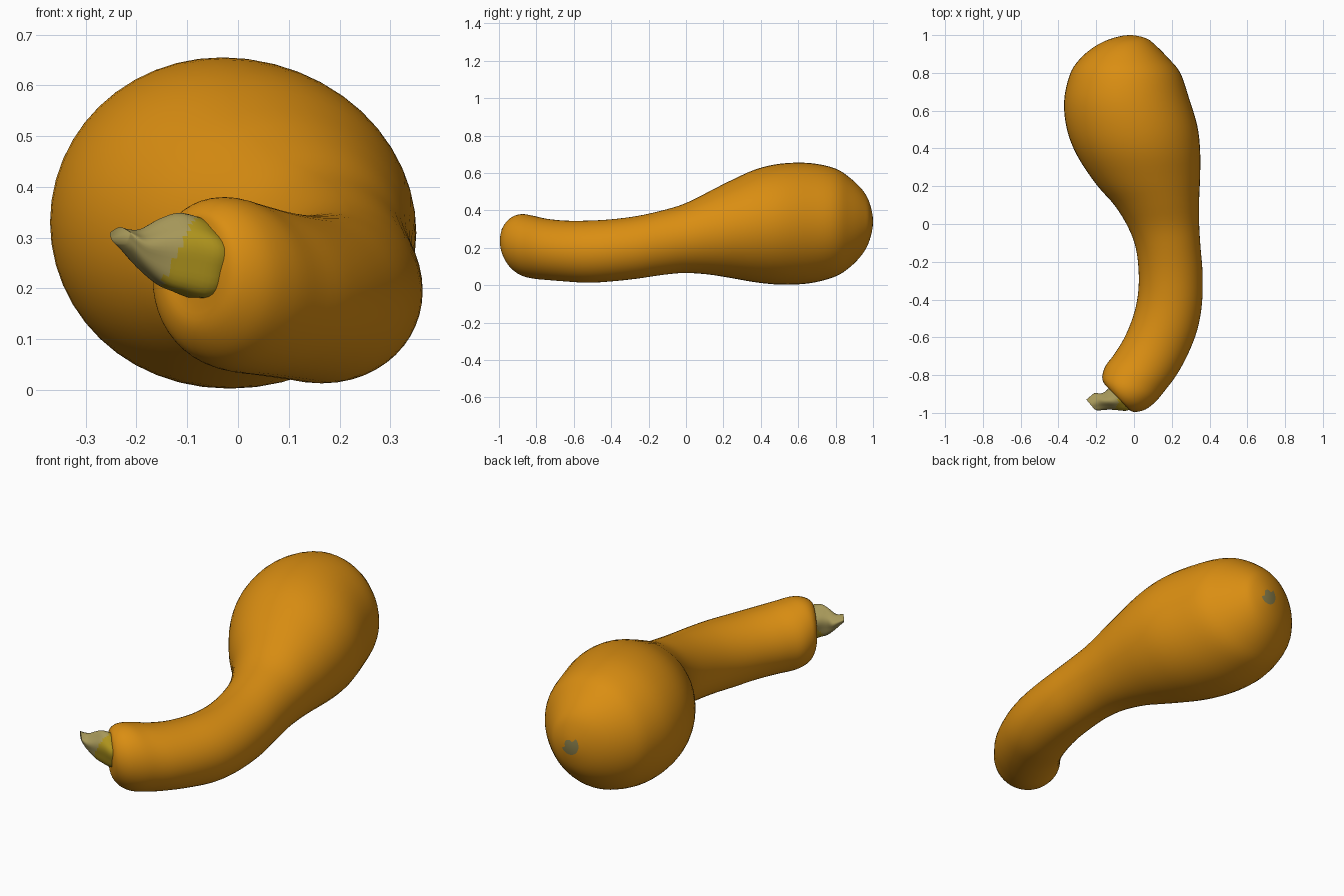
import bpy, bmesh, math
from mathutils import Vector

if "Cube" in bpy.data.objects:
    bpy.data.objects.remove(bpy.data.objects["Cube"])


def material(name, rgb):
    m = bpy.data.materials.new(name)
    m.diffuse_color = (*rgb, 1)
    m.use_nodes = True
    m.node_tree.nodes["Principled BSDF"].inputs["Base Color"].default_value = m.diffuse_color
    return m


ORANGE = material("squash orange", (0.70, 0.27, 0.006))
OLIVE = material("olive yellow", (0.42, 0.29, 0.012))
TAN = material("dry stem tan", (0.38, 0.31, 0.10))
GREY = material("blossom scar grey", (0.25, 0.21, 0.07))


def catmull(a, b, c, d, t):
    return [0.5 * (2 * q + (r - p) * t + (2 * p - 5 * q + 4 * r - s) * t * t
                   + (3 * q - p - 3 * r + s) * t ** 3)
            for p, q, r, s in zip(a, b, c, d)]


def loft(name, stations, mats, rule, seg=48, sub=4, ridges=0.0, pole=False):
    """Skin upright ellipses; station = left x,y, right x,y, top z, bottom z."""
    st = [list(s) for s in stations]
    if pole:  # mirror through the pole so the end is round
        a = st[1]
        first = [a[2], a[3], a[0], a[1], a[5], a[4]]
    else:
        first = [2 * p - q for p, q in zip(st[0], st[1])]
    last = [2 * p - q for p, q in zip(st[-1], st[-2])]
    ext = [first] + st + [last]
    rows = [catmull(*ext[i:i + 4], k / sub)
            for i in range(len(st) - 1) for k in range(sub)] + [st[-1]]
    bm = bmesh.new()
    rings = []
    for lx, ly, rx, ry, zt, zb in rows:
        c = Vector(((lx + rx) / 2, (ly + ry) / 2, (zt + zb) / 2))
        side = Vector(((rx - lx) / 2, (ry - ly) / 2, 0))
        up = Vector((0, 0, (zt - zb) / 2))
        ring = []
        for j in range(seg):
            a = math.tau * j / seg
            k = 1 + ridges * math.cos(5 * a - math.pi / 2)
            ring.append(bm.verts.new(c + (side * math.cos(a) + up * math.sin(a)) * k))
        rings.append(ring)
    for r0, r1 in zip(rings, rings[1:]):
        for j in range(seg):
            n = (j + 1) % seg
            bm.faces.new((r0[j], r0[n], r1[n], r1[j]))
    bm.faces.new(rings[-1])
    if not pole:
        bm.faces.new(rings[0])
    bmesh.ops.remove_doubles(bm, verts=bm.verts, dist=1e-5)
    bmesh.ops.recalc_face_normals(bm, faces=bm.faces)
    for f in bm.faces:
        f.smooth = True
        f.material_index = rule(f.calc_center_median())
    me = bpy.data.meshes.new(name)
    bm.to_mesh(me)
    bm.free()
    for m in mats:
        me.materials.append(m)
    ob = bpy.data.objects.new(name, me)
    bpy.context.collection.objects.link(ob)
    bpy.context.view_layer.objects.active = ob
    ob.select_set(True)
    bpy.ops.object.shade_smooth_by_angle(angle=math.radians(50))
    ob.select_set(False)
    return ob


# Body: round blossom end, narrowing into the crooked neck
body = [
    (-.03, 1.0, -.03, 1.0, .34, .34),
    (-.13, .978, .06, .985, .44, .24),
    (-.215, .935, .11, .95, .51, .165),
    (-.29, .87, .18, .88, .575, .095),
    (-.34, .79, .245, .80, .625, .045),
    (-.37, .65, .29, .67, .653, .010),
    (-.355, .50, .335, .52, .650, .003),
    (-.30, .36, .35, .39, .62, .015),
    (-.20, .21, .35, .25, .555, .04),
    (-.10, .095, .345, .13, .495, .058),
    (-.03, -.02, .345, 0, .435, .065),
    (.01, -.13, .352, -.12, .40, .055),
    (.025, -.26, .363, -.26, .37, .035),
    (.02, -.38, .36, -.42, .352, .02),
    (-.005, -.49, .335, -.56, .345, .013),
    (-.05, -.60, .285, -.69, .345, .02),
    (-.105, -.69, .225, -.80, .355, .028),
    (-.15, -.75, .165, -.88, .37, .035),
    (-.167, -.80, .115, -.94, .38, .05),
    (-.165, -.83, .06, -.982, .372, .08),
    (-.15, -.855, .0, -.995, .35, .125),
    (-.13, -.865, -.04, -.975, .325, .18),
]
scar = Vector((-.04, 1.0, .33))
loft("squash_body", body, [ORANGE, GREY],
     lambda c: 1 if (c - scar).length < .042 else 0, pole=True)

# Stem: ridged stub, olive at the base and dry towards the upturned tip
stem = [
    (-.10, -.845, -.01, -.97, .325, .18),
    (-.125, -.862, -.04, -.987, .338, .178),
    (-.15, -.887, -.085, -.985, .345, .19),
    (-.175, -.898, -.13, -.982, .335, .205),
    (-.21, -.897, -.175, -.985, .315, .24),
    (-.237, -.918, -.20, -.985, .316, .272),
    (-.252, -.93, -.212, -.978, .32, .288),
]
loft("stem", stem, [OLIVE, TAN],
     lambda c: 1 if c.x < -.125 + (c.z - .26) * .5 else 0,
     seg=40, ridges=.05)
